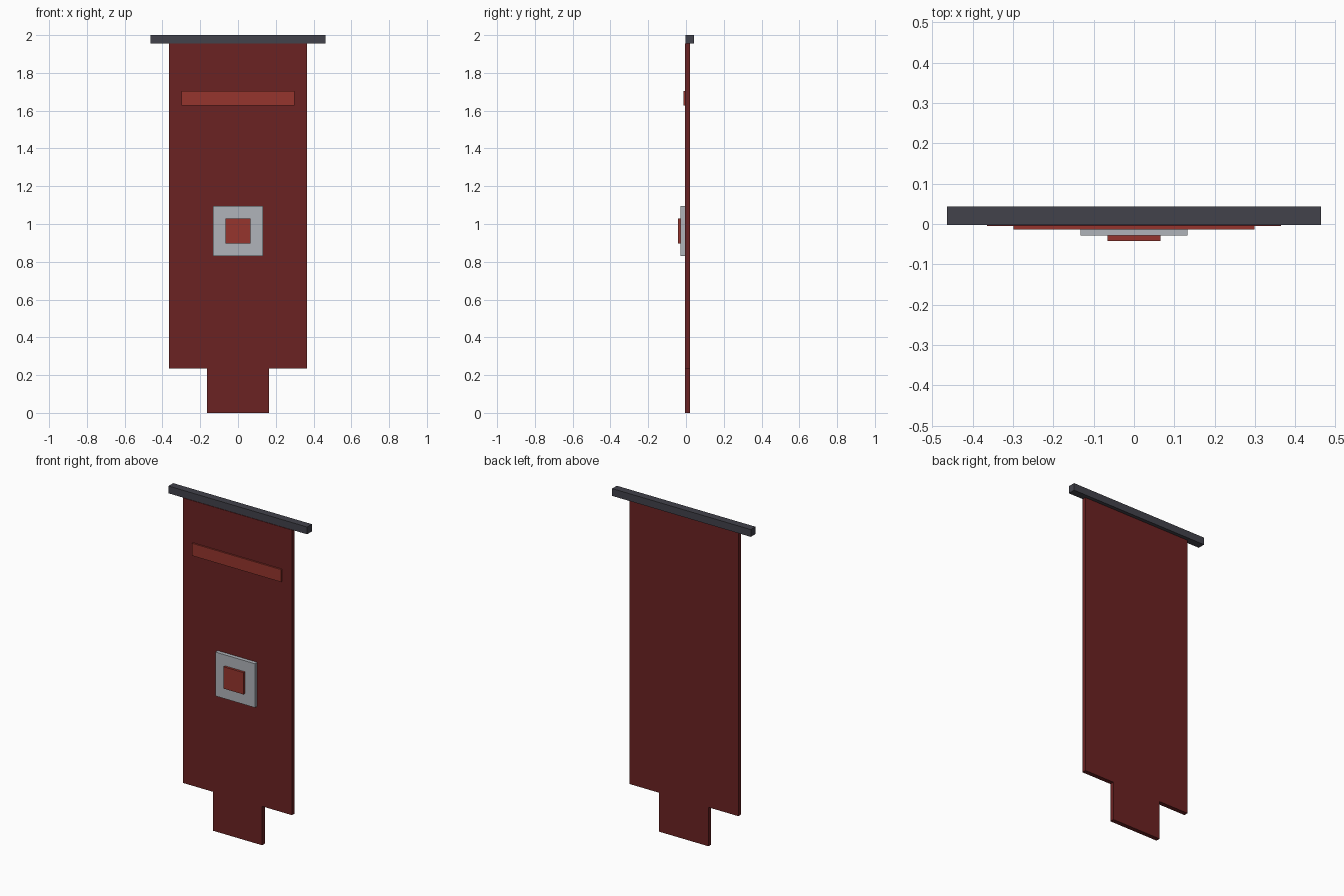
import bpy
import bmesh

cube = bpy.data.objects.get("Cube")
if cube:
    bpy.data.objects.remove(cube, do_unlink=True)


def material(name, rgb):
    mat = bpy.data.materials.new(name)
    mat.use_nodes = True
    color = (*rgb, 1.0)
    mat.diffuse_color = color
    bsdf = next(n for n in mat.node_tree.nodes if n.type == "BSDF_PRINCIPLED")
    bsdf.inputs["Base Color"].default_value = color
    return mat


cloth = material("dark_red_cloth", (0.147, 0.016, 0.016))
trim = material("bright_red_trim", (0.305, 0.036, 0.027))
silver = material("silver", (0.434, 0.456, 0.491))
iron = material("dark_iron", (0.054, 0.054, 0.070))


def slab(name, half_profile, y_front, y_back, mat):
    """Mirror a right-hand (x, z) outline and extrude it from front to back."""
    outline = half_profile + [(-x, z) for x, z in reversed(half_profile)]
    bm = bmesh.new()
    face = bm.faces.new([bm.verts.new((x, y_front, z)) for x, z in outline])
    grown = bmesh.ops.extrude_face_region(bm, geom=[face])["geom"]
    moved = [v for v in grown if isinstance(v, bmesh.types.BMVert)]
    bmesh.ops.translate(bm, verts=moved, vec=(0, y_back - y_front, 0))
    bmesh.ops.recalc_face_normals(bm, faces=bm.faces)
    mesh = bpy.data.meshes.new(name)
    bm.to_mesh(mesh)
    bm.free()
    mesh.materials.append(mat)
    obj = bpy.data.objects.new(name, mesh)
    bpy.context.collection.objects.link(obj)
    return obj


def box(name, half_width, z_low, z_high, y_front, y_back, mat):
    return slab(name, [(half_width, z_low), (half_width, z_high)], y_front, y_back, mat)


# Hanging cloth with a narrow tail
slab("banner_cloth", [(0.165, 0), (0.165, 0.235), (0.364, 0.235), (0.364, 1.956)],
     -0.005, 0.021, cloth)

# Crossbar at the top
box("crossbar", 0.463, 1.956, 2.0, -0.002, 0.043, iron)

# Raised stripe and square emblem on the front
box("stripe", 0.298, 1.628, 1.703, -0.014, -0.004, trim)
box("emblem_plate", 0.132, 0.831, 1.096, -0.028, -0.004, silver)
box("emblem_center", 0.066, 0.898, 1.030, -0.042, -0.027, trim)
